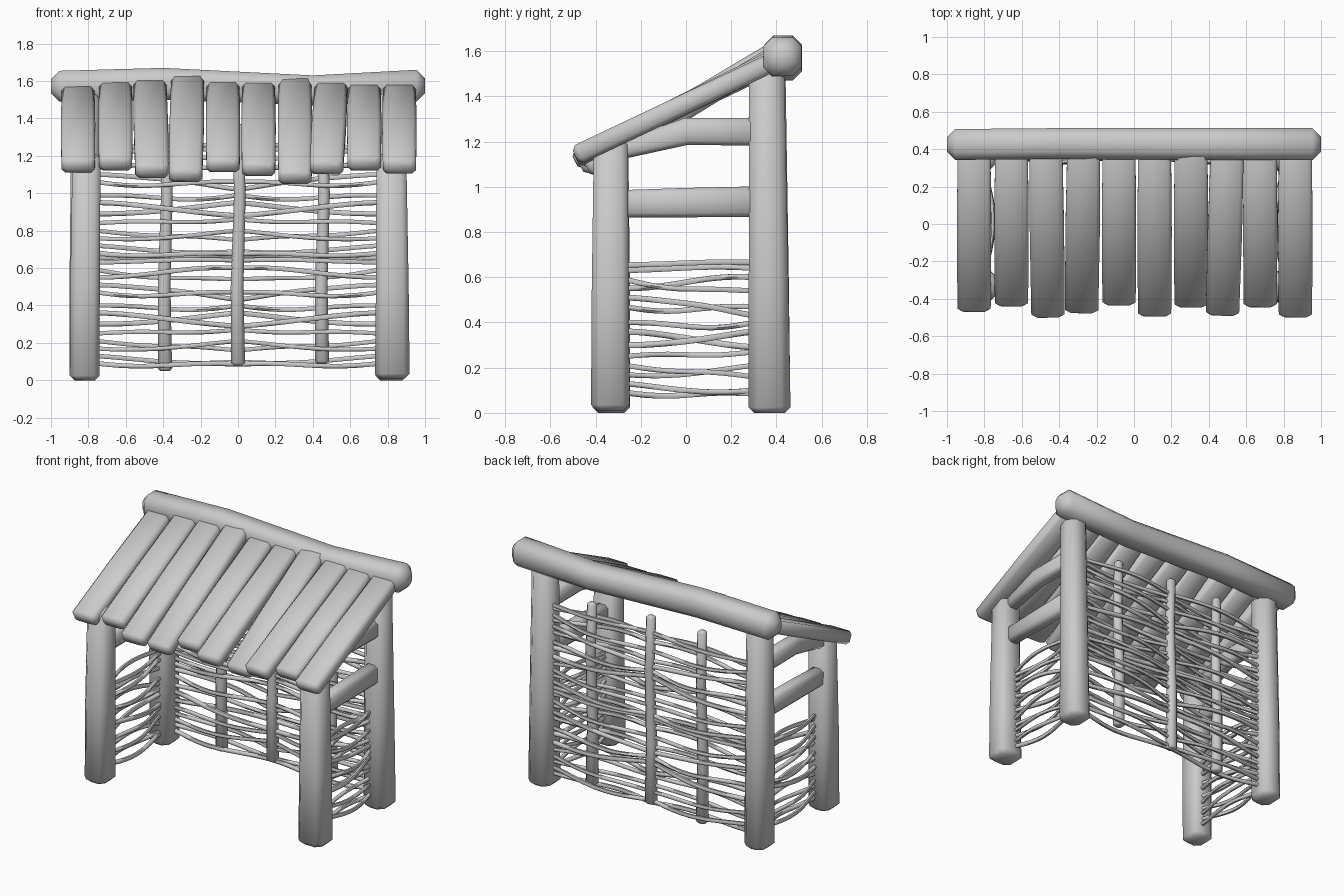
import bpy, bmesh, math, random
from mathutils import Vector

if "Cube" in bpy.data.objects:
    bpy.data.objects.remove(bpy.data.objects["Cube"])
random.seed(7)


def finish(ob, angle=50):
    bpy.ops.object.select_all(action='DESELECT')
    ob.select_set(True)
    bpy.context.view_layer.objects.active = ob
    bpy.ops.object.shade_smooth_by_angle(angle=math.radians(angle))
    return ob


def timber(name, path, sizes, side, cham=0.03, tip=0.025):
    """Chamfered square beam lofted along a path; sizes = (width, depth) per point."""
    pts = [Vector(p) for p in path]
    d = (pts[-1] - pts[0]).normalized()
    u = Vector(side)
    u = (u - d * u.dot(d)).normalized()
    v = d.cross(u)
    st = [(pts[0], sizes[0], tip)]
    for i, (p, s) in enumerate(zip(pts, sizes)):
        q = p + d * tip if i == 0 else p - d * tip if i == len(pts) - 1 else p
        st.append((q, s, 0))
    st.append((pts[-1], sizes[-1], tip))
    bm = bmesh.new()
    rings = []
    for p, (w, h), inset in st:
        a, b = w / 2 - inset, h / 2 - inset
        c = min(cham, a * .6, b * .6)
        prof = [(a, -b + c), (a, b - c), (a - c, b), (-a + c, b),
                (-a, b - c), (-a, -b + c), (-a + c, -b), (a - c, -b)]
        rings.append([bm.verts.new(p + u * x + v * y) for x, y in prof])
    for r, s in zip(rings, rings[1:]):
        for i in range(8):
            j = (i + 1) % 8
            bm.faces.new((r[i], r[j], s[j], s[i]))
    bm.faces.new(rings[0][::-1])
    bm.faces.new(rings[-1])
    bmesh.ops.recalc_face_normals(bm, faces=bm.faces)
    me = bpy.data.meshes.new(name)
    bm.to_mesh(me)
    bm.free()
    ob = bpy.data.objects.new(name, me)
    bpy.context.collection.objects.link(ob)
    return finish(ob)


X, Y = (1, 0, 0), (0, 1, 0)

# corner posts
timber("front_post_right", [(.825, -.335, .01), (.825, -.335, .5), (.82, -.333, 1.21)],
       [(.185, .17), (.175, .165), (.16, .15)], X)
timber("front_post_left", [(-.82, -.33, 0), (-.818, -.33, .5), (-.81, -.33, 1.21)],
       [(.16, .165), (.158, .165), (.15, .15)], X)
timber("back_post_right", [(.82, .37, 0), (.82, .365, .6), (.82, .357, 1.53)],
       [(.17, .185), (.165, .175), (.155, .155)], X, .04)
timber("back_post_left", [(-.82, .372, 0), (-.82, .367, .6), (-.815, .36, 1.53)],
       [(.16, .18), (.16, .175), (.15, .16)], X, .04)

# sagging ridge beam
timber("ridge_beam", [(-1, .425, 1.572), (-.4, .43, 1.585), (.4, .427, 1.55), (1, .427, 1.575)],
       [(.165, .165), (.165, .17), (.17, .16), (.17, .17)], Y, .04, .045)

# side rails, lower and upper
for sx, sd in ((1, "right"), (-1, "left")):
    timber("lower_rail_" + sd, [(sx * .82, -.3, .925), (sx * .82, 0, .93), (sx * .82, .34, .935)],
           [(.09, .12), (.09, .13), (.09, .135)], X, .02, .01)
    timber("upper_rail_" + sd, [(sx * .82, -.3, 1.16), (sx * .82, 0, 1.245), (sx * .82, .34, 1.245)],
           [(.09, .08), (.09, .12), (.09, .125)], X, .02, .01)

# roof planks: centre x, lowest z, front y, z where it meets the ridge, skew
planks = [(-.855, 1.10, -.48, 1.57, 0), (-.655, 1.11, -.45, 1.59, 0),
          (-.465, 1.07, -.51, 1.60, -.005), (-.275, 1.045, -.485, 1.62, .005),
          (-.08, 1.10, -.445, 1.59, 0), (.11, 1.08, -.505, 1.59, 0),
          (.305, 1.035, -.455, 1.60, 0), (.485, 1.09, -.5, 1.59, .012),
          (.675, 1.11, -.455, 1.58, 0), (.863, 1.095, -.51, 1.58, 0)]
for i, (x, zb, yf, zt, k) in enumerate(planks):
    a = Vector((x - k, yf + .02, zb + .042))
    b = Vector((x + k, .345, zt - .047))
    end = a + (b - a) * 1.07
    timber(f"roof_plank_{i + 1}", [a, (a + end) / 2, end],
           [(.178, .088), (.184, .088), (.176, .085)], X, .02, .02)

# upright stakes of the back wall
for i, (x, zb, zt) in enumerate([(-.39, .05, 1.37), (0, .08, 1.37), (.45, .09, 1.34)]):
    timber(f"wall_stake_{i + 1}", [(x, .38, zb), (x - .005, .38, .5), (x + .01, .38, 1), (x, .38, zt)],
           [(.075, .07), (.068, .065), (.062, .06), (.06, .055)], X, .02, .012)

# woven panel pattern: heights of each twig at both ends, weave direction, wobble
za = [.09, .13, .17, .21, .25, .30, .36, .40, .47, .51, .55, .59, .63, .655]
zc = [.085, .10, .16, .21, .27, .29, .36, .40, .43, .47, .54, .60, .64, .665]
order = list(zc)
for i in (2, 5, 8, 10):
    order[i], order[i + 1] = order[i + 1], order[i]
weave = [(a, c, 1 if i % 2 else -1, random.uniform(-.02, .02), random.uniform(-.012, .012),
          random.uniform(.0125, .0155)) for i, (a, c) in enumerate(zip(za, order))]


def wicker(name, start, end, out, dz=0, flip=1):
    cu = bpy.data.curves.new(name, 'CURVE')
    cu.dimensions = '3D'
    cu.bevel_depth = 1
    cu.bevel_resolution = 1
    cu.use_fill_caps = True
    s, e, o = Vector(start), Vector(end), Vector(out)
    n = 13
    for a, c, sg, w1, w2, r in weave:
        sp = cu.splines.new('POLY')
        sp.points.add(n - 1)
        for j, p in enumerate(sp.points):
            t = j / (n - 1)
            q = s.lerp(e, t) + o * (.046 * sg * flip * math.sin(math.pi * t) ** 1.3)
            m = t * t * (3 - 2 * t)
            q.z = dz + a + (c - a) * m + w1 * math.sin(math.pi * t) + w2 * math.sin(math.tau * t)
            p.co = (*q, 1)
            p.radius = r
    ob = bpy.data.objects.new(name, cu)
    bpy.context.collection.objects.link(ob)
    bpy.ops.object.select_all(action='DESELECT')
    ob.select_set(True)
    bpy.context.view_layer.objects.active = ob
    bpy.ops.object.convert(target='MESH')
    finish(bpy.context.view_layer.objects.active, 60)


# woven side and back walls
for sx, sd in ((1, "right"), (-1, "left")):
    wicker("side_wicker_" + sd, (sx * .80, -.27, 0), (sx * .80, .30, 0), (sx, 0, 0))
    for lvl, nm in enumerate(("lower", "upper")):
        wicker(f"back_wicker_{nm}_{sd}", (sx * .755, .38, 0), (0, .38, 0), (0, 1, 0), lvl * .59)
